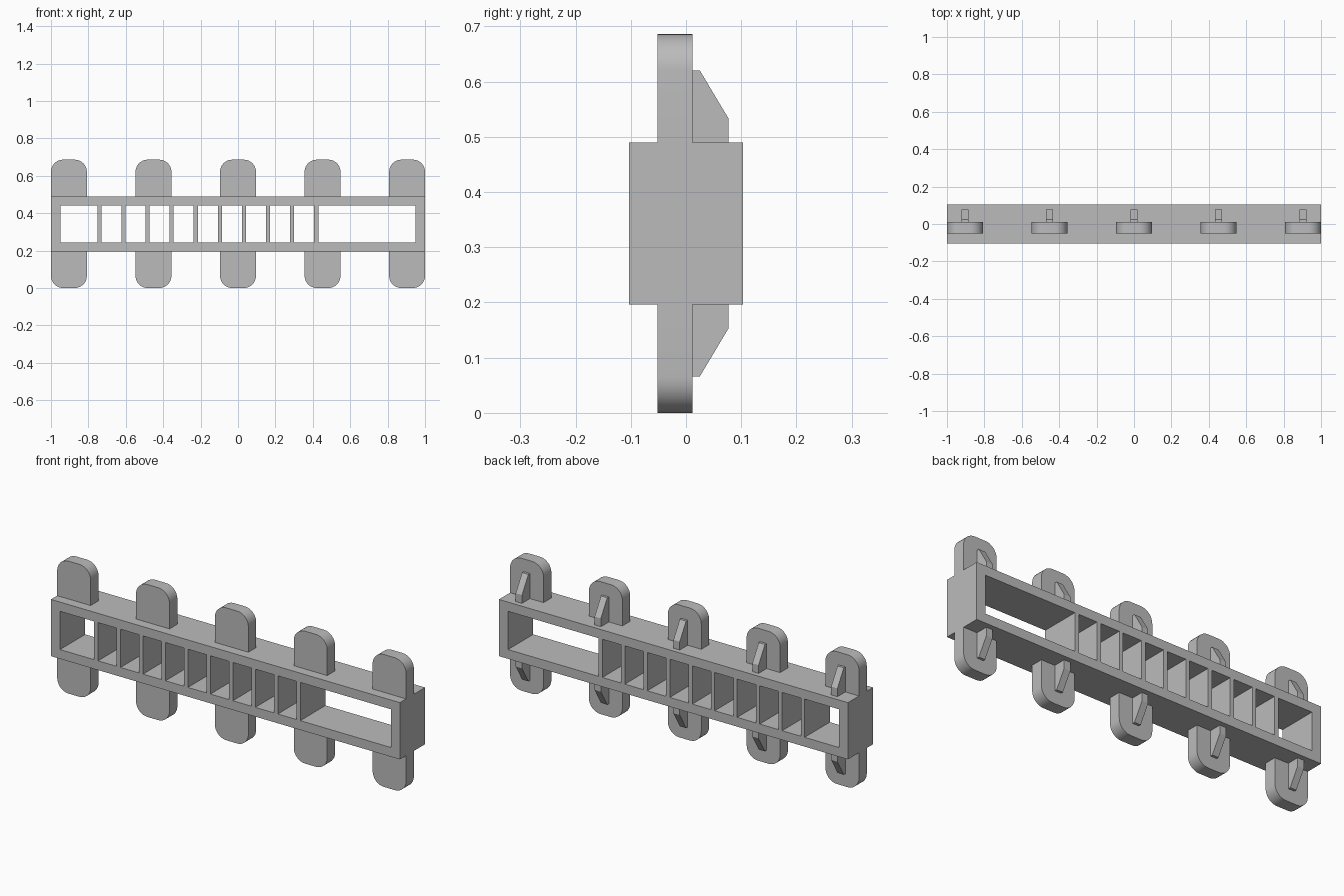
import bpy, bmesh, math
from mathutils import Vector

if "Cube" in bpy.data.objects:
    bpy.data.objects.remove(bpy.data.objects["Cube"], do_unlink=True)

GREY = (0.5, 0.5, 0.5, 1)
grey = bpy.data.materials.new("plain grey")
grey.use_nodes = True
grey.diffuse_color = GREY
grey.node_tree.nodes["Principled BSDF"].inputs["Base Color"].default_value = GREY

MID = 0.343                     # height of the mirror plane
HALF_H, DEPTH = 0.147, 0.103    # frame half height and half depth
OPEN_X, OPEN_H = 0.948, 0.099   # opening half sizes
TAB_FRONT, TAB_BACK = -0.052, 0.012


def prism(name, loops, direction):
    """Extrude flat faces, each given as a list of points, along a direction."""
    bm = bmesh.new()
    for loop in loops:
        bm.faces.new([bm.verts.new(p) for p in loop])
    bmesh.ops.remove_doubles(bm, verts=bm.verts, dist=1e-5)
    out = bmesh.ops.extrude_face_region(bm, geom=bm.faces[:], use_keep_orig=True)
    moved = [g for g in out["geom"] if isinstance(g, bmesh.types.BMVert)]
    bmesh.ops.translate(bm, verts=moved, vec=Vector(direction))
    bmesh.ops.recalc_face_normals(bm, faces=bm.faces)
    mesh = bpy.data.meshes.new(name)
    bm.to_mesh(mesh)
    bm.free()
    mesh.materials.append(grey)
    obj = bpy.data.objects.new(name, mesh)
    bpy.context.collection.objects.link(obj)
    return obj


def rect(x, hx, hz):
    return [(x + sx * hx, -DEPTH, MID + sz * hz)
            for sx, sz in ((-1, -1), (1, -1), (1, 1), (-1, 1))]


# Long rectangular frame, open front to back
outer, inner = rect(0, 1, HALF_H), rect(0, OPEN_X, OPEN_H)
ring = [[outer[i], outer[(i + 1) % 4], inner[(i + 1) % 4], inner[i]] for i in range(4)]
prism("frame", ring, (0, 2 * DEPTH, 0))

# Evenly spaced dividers, leaving one long empty bay
for i in range(10):
    prism(f"divider_{i + 1}", [rect(-0.741 + i * 0.1288, 0.011, OPEN_H)],
          (0, 2 * DEPTH, 0))


def tab_outline(x, sign):
    """Plate outline with two rounded outer corners."""
    half, radius, tip = 0.096, 0.065, 0.343
    pts = [(x + half, HALF_H), ]
    for side, start in ((1, 0), (-1, 90)):
        for k in range(9):
            a = math.radians(start + k * 90 / 8)
            pts.append((x + side * (half - radius) + radius * math.cos(a),
                        tip - radius + radius * math.sin(a)))
    pts.append((x - half, HALF_H))
    return [(px, TAB_FRONT, MID + sign * h) for px, h in pts]


# Rounded tabs above and below, each with a sloped rib behind
rib = [(TAB_BACK, HALF_H), (0.077, HALF_H), (0.077, 0.19), (0.025, 0.277), (TAB_BACK, 0.277)]
for label, sign in (("upper", 1), ("lower", -1)):
    for i in range(5):
        x = (i - 2) * 0.452
        tab = prism(f"{label}_tab_{i + 1}", [tab_outline(x, sign)],
                    (0, TAB_BACK - TAB_FRONT, 0))
        bpy.ops.object.select_all(action="DESELECT")
        tab.select_set(True)
        bpy.context.view_layer.objects.active = tab
        bpy.ops.object.shade_smooth_by_angle(angle=math.radians(30))
        prism(f"{label}_rib_{i + 1}",
              [[(x - 0.018, y, MID + sign * h) for y, h in rib]], (0.036, 0, 0))
